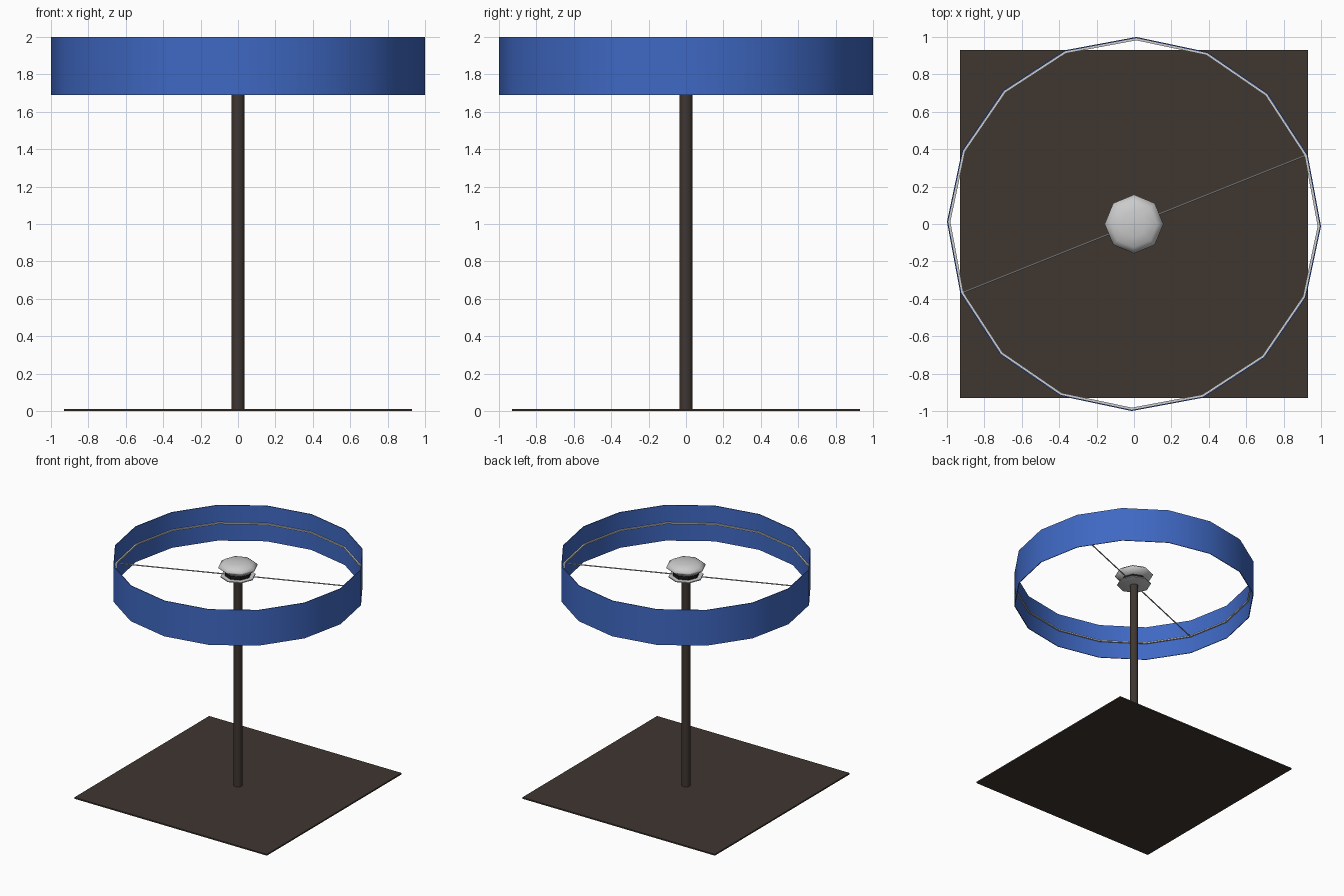
import bpy, math

if "Cube" in bpy.data.objects:
    bpy.data.objects.remove(bpy.data.objects["Cube"])

def material(name, rgb):
    m = bpy.data.materials.new(name)
    m.diffuse_color = (*rgb, 1)
    m.use_nodes = True
    m.node_tree.nodes["Principled BSDF"].inputs["Base Color"].default_value = m.diffuse_color
    return m

blue = material("blue_fabric", (0.05, 0.14, 0.55))
brown = material("dark_brown", (0.05, 0.037, 0.03))
black = material("black", (0.01, 0.01, 0.01))

def lathe(name, profile, sides, mat=None, turn=0.0, closed=False, smooth=35):
    """Revolve (radius, z) points around z; a closed profile makes a ring."""
    n = len(profile)
    verts, faces = [], []
    for i in range(sides):
        a = 2 * math.pi * i / sides + math.radians(turn)
        verts += [(r * math.cos(a), r * math.sin(a), z) for r, z in profile]
    for i in range(sides):
        j = (i + 1) % sides
        for k in range(n if closed else n - 1):
            l = (k + 1) % n
            faces.append((i * n + k, j * n + k, j * n + l, i * n + l))
    if not closed:
        faces.append([i * n for i in reversed(range(sides))])
        faces.append([i * n + n - 1 for i in range(sides)])
    mesh = bpy.data.meshes.new(name)
    mesh.from_pydata(verts, [], faces)
    mesh.update()
    ob = bpy.data.objects.new(name, mesh)
    bpy.context.collection.objects.link(ob)
    if mat:
        mesh.materials.append(mat)
    bpy.context.view_layer.objects.active = ob
    ob.select_set(True)
    bpy.ops.object.shade_smooth_by_angle(angle=math.radians(smooth))
    ob.select_set(False)
    return ob

TURN = -0.7   # slight twist of the shade
MID = 1.845   # height of the wire frame

# Square base plate
bpy.ops.mesh.primitive_cube_add(size=1, location=(0, 0, 0.006))
base = bpy.context.object
base.name = "base"
base.scale = (1.86, 1.86, 0.012)
base.data.materials.append(brown)

# Pole
lathe("pole", [(0.035, 0.006), (0.035, 1.835)], 16, brown)

# Sixteen-sided drum shade, open at both ends
lathe("shade", [(1.0, 1.69), (1.0, 2.0), (0.994, 2.0), (0.994, 1.69)], 16, blue, TURN, True)

# Wire hoop inside the shade, and the crossing rod that holds it
w = 0.006
lathe("hoop", [(0.994, MID - w), (0.994, MID + w), (0.982, MID + w), (0.982, MID - w)],
      16, None, TURN, True)
bpy.ops.mesh.primitive_cylinder_add(vertices=8, radius=0.005, depth=1.975, location=(0, 0, MID),
                                    rotation=(0, math.pi / 2, math.radians(22.5 + TURN)))
bpy.context.object.name = "cross_rod"

# Eight-sided lamp head: lower flange, dark neck, domed cap
lathe("lamp_flange", [(0.09, 1.826), (0.14, 1.838), (0.14, 1.846), (0.09, 1.85)], 8)
lathe("lamp_neck", [(0.105, 1.845), (0.105, 1.885)], 8, black)
lathe("lamp_cap", [(0.105, 1.88), (0.157, 1.92), (0.157, 1.93), (0.125, 1.955),
                   (0.07, 1.968), (0.015, 1.972)], 8, smooth=60)
